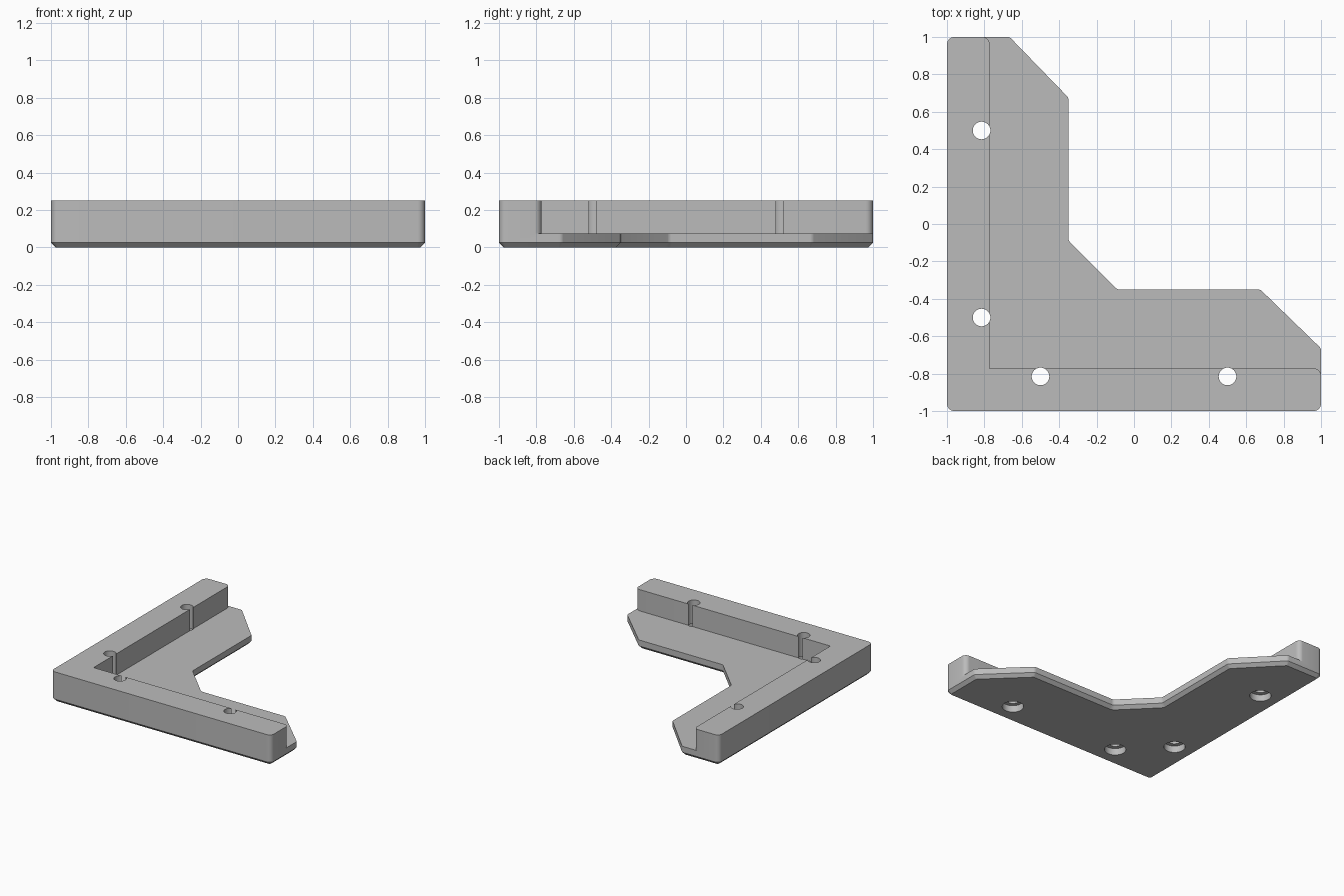
import bpy, bmesh

if "Cube" in bpy.data.objects:
    bpy.data.objects.remove(bpy.data.objects["Cube"], do_unlink=True)

WALL = -0.772      # inner face of the raised walls
HOLE = -0.815      # centre line of the screw holes
PLATE_TOP, TOP = 0.075, 0.25

grey = bpy.data.materials.new("mid grey")
grey.use_nodes = True
grey.diffuse_color = (0.5, 0.5, 0.5, 1)
grey.node_tree.nodes["Principled BSDF"].inputs["Base Color"].default_value = (0.5, 0.5, 0.5, 1)


def prism(name, points, z0, z1, rounding, chamfer=0):
    """Extrude an outline; rounding maps a setback to the corners it rounds."""
    bm = bmesh.new()
    base = bm.faces.new([bm.verts.new((x, y, z0)) for x, y in points])
    grown = bmesh.ops.extrude_face_region(bm, geom=[base])["geom"]
    for v in grown:
        if isinstance(v, bmesh.types.BMVert):
            v.co.z = z1
    bmesh.ops.recalc_face_normals(bm, faces=bm.faces[:])

    for setback, corners in rounding.items():
        edges = [e for e in bm.edges
                 if (e.verts[0].co - e.verts[1].co).xy.length < 1e-5
                 and any((e.verts[0].co.x - x) ** 2 + (e.verts[0].co.y - y) ** 2 < 1e-8
                         for x, y in corners)]
        bmesh.ops.bevel(bm, geom=edges, offset=setback, offset_type='OFFSET',
                        segments=6, profile=0.5, affect='EDGES')
    if chamfer:
        rim = [e for e in bm.edges if all(abs(v.co.z - z0) < 1e-5 for v in e.verts)]
        bmesh.ops.bevel(bm, geom=rim, offset=chamfer, offset_type='OFFSET',
                        segments=1, affect='EDGES')
    bmesh.ops.recalc_face_normals(bm, faces=bm.faces[:])
    mesh = bpy.data.meshes.new(name)
    bm.to_mesh(mesh)
    bm.free()
    ob = bpy.data.objects.new(name, mesh)
    bpy.context.collection.objects.link(ob)
    mesh.materials.append(grey)
    return ob


def cut(target, cutter):
    cutter.hide_render = True
    mod = target.modifiers.new("cut", 'BOOLEAN')
    mod.operation, mod.solver, mod.object = 'DIFFERENCE', 'EXACT', cutter
    bpy.ops.object.select_all(action='DESELECT')
    bpy.context.view_layer.objects.active = target
    target.select_set(True)
    bpy.ops.object.modifier_apply(modifier=mod.name)
    bpy.data.objects.remove(cutter, do_unlink=True)


def drill(target, x, y, radius, z0, z1):
    bpy.ops.mesh.primitive_cylinder_add(vertices=48, radius=radius, depth=z1 - z0,
                                        location=(x, y, (z0 + z1) / 2))
    bit = bpy.context.object
    bit.name = "drill_cutter"
    bit.data.materials.append(grey)
    cut(target, bit)


def mirrored(half):
    """Complete an outline that is symmetric about the diagonal x = y."""
    return half + [(y, x) for x, y in reversed(half)]


# L-shaped block with rounded corners and a chamfered underside
square = [(1, -1)]
angled = [(1, -0.665), (0.675, -0.35), (-0.09, -0.35)]
outline = [(-1, -1)] + mirrored(square + angled)
bracket = prism("corner_bracket", outline, 0, TOP,
                {0.04: [(-1, -1), (1, -1), (-1, 1)],
                 0.012: mirrored(angled)}, chamfer=0.026)

# Step that leaves the thin plate inside the two walls, rounding the wall ends
edge = 1.0005
step = [(WALL, WALL)] + mirrored([(edge, WALL), (edge, -0.85), (1.2, -0.85)])
step.insert(4, (1.2, 1.2))
cut(bracket, prism("step_cutter", step, PLATE_TOP, 0.4,
                   {0.04: [(edge, WALL), (WALL, edge)]}))

# Screw holes that just break through the walls, with recesses underneath
for along in (-0.5, 0.5):
    for x, y in ((HOLE, along), (along, HOLE)):
        drill(bracket, x, y, 0.047, -0.1, 0.4)
        drill(bracket, x, y, 0.08, -0.1, 0.055)

bpy.ops.object.select_all(action='DESELECT')
bracket.select_set(True)
bpy.context.view_layer.objects.active = bracket
bpy.ops.object.shade_smooth_by_angle(angle=0.52)
